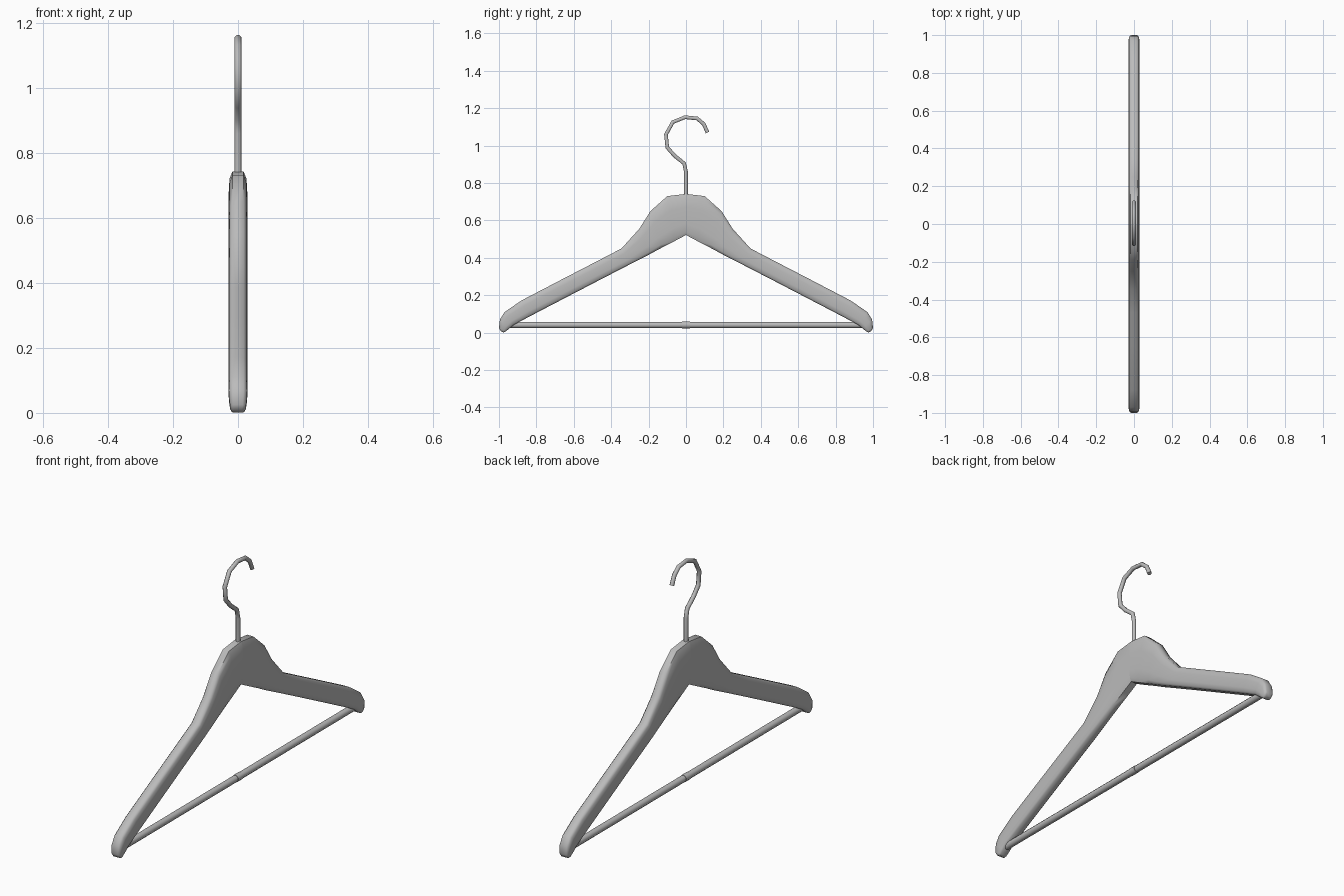
import bpy, bmesh, math
from mathutils import Vector

if "Cube" in bpy.data.objects:
    bpy.data.objects.remove(bpy.data.objects["Cube"])

gray = bpy.data.materials.new("plain gray")
gray.use_nodes = True
gray.diffuse_color = (0.5, 0.5, 0.5, 1)
gray.node_tree.nodes["Principled BSDF"].inputs["Base Color"].default_value = (0.5, 0.5, 0.5, 1)


def finish(name, bm, angle):
    bmesh.ops.recalc_face_normals(bm, faces=bm.faces)
    mesh = bpy.data.meshes.new(name)
    bm.to_mesh(mesh)
    bm.free()
    mesh.materials.append(gray)
    obj = bpy.data.objects.new(name, mesh)
    bpy.context.collection.objects.link(obj)
    bpy.ops.object.select_all(action='DESELECT')
    obj.select_set(True)
    bpy.context.view_layer.objects.active = obj
    bpy.ops.object.shade_smooth_by_angle(angle=math.radians(angle))
    return obj


def skin(bm, rings, cap_start=True):
    """Bridge consecutive rings of points and close the ends."""
    loops = [[bm.verts.new(p) for p in ring] for ring in rings]
    n = len(loops[0])
    for a, b in zip(loops, loops[1:]):
        for i in range(n):
            bm.faces.new((a[i], a[(i + 1) % n], b[(i + 1) % n], b[i]))
    if cap_start:
        bm.faces.new(loops[0])
    bm.faces.new(loops[-1])


def tube(name, path, radius, sides):
    """Round rod following a path in the YZ plane."""
    pts = [Vector((0, y, z)) for y, z in path]
    rings = []
    for i, p in enumerate(pts):
        before = (p - pts[i - 1]).normalized() if i else Vector()
        after = (pts[i + 1] - p).normalized() if i + 1 < len(pts) else Vector()
        tangent = (before + after).normalized()
        across = Vector((0, -tangent.z, tangent.y))
        angles = [math.tau * (k + 0.5) / sides for k in range(sides)]
        rings.append([p + radius * (Vector((math.cos(a), 0, 0)) + across * math.sin(a)) for a in angles])
    bm = bmesh.new()
    skin(bm, rings)
    return finish(name, bm, 50)


# Shoulder: upper point, lower point and half thickness of each section
sections = [
    ((0, 0.742), (0, 0.522), 0.029),
    ((0.10, 0.73), (0.06, 0.49), 0.029),
    ((0.19, 0.65), (0.13, 0.454), 0.029),
    ((0.25, 0.555), (0.20, 0.416), 0.029),
    ((0.345, 0.45), (0.30, 0.365), 0.029),
    ((0.47, 0.385), (0.43, 0.298), 0.029),
    ((0.64, 0.297), (0.59, 0.215), 0.029),
    ((0.88, 0.172), (0.83, 0.09), 0.029),
    ((0.97, 0.11), (0.92, 0.042), 0.029),
    ((0.995, 0.07), (0.945, 0.022), 0.028),
    ((1.0, 0.025), (0.965, 0.006), 0.024),
    ((0.99, 0.008), (0.975, 0.001), 0.019),
]
# Rounded section: fraction of thickness, fraction of height
half_shape = [(0.6, 0), (0.88, 0.08), (1, 0.28), (1, 0.68), (0.9, 0.9), (0.6, 1)]
shape = half_shape + [(-x, h) for x, h in reversed(half_shape)]
rings = []
for top, bottom, width in sections:
    rings.append([(x * width, bottom[0] + (top[0] - bottom[0]) * h,
                   bottom[1] + (top[1] - bottom[1]) * h) for x, h in shape])
bm = bmesh.new()
skin(bm, rings, cap_start=False)
shoulder = finish("shoulders", bm, 60)
mirror = shoulder.modifiers.new("mirror", 'MIRROR')
mirror.use_axis = (False, True, False)
mirror.use_mirror_merge = False

# Wire hook
tube("hook", [(0, 0.70), (0, 0.86), (-0.01, 0.905), (-0.06, 0.945), (-0.10, 0.99),
              (-0.107, 1.06), (-0.07, 1.126), (-0.005, 1.152), (0.06, 1.145),
              (0.095, 1.115), (0.115, 1.07)], 0.011, 8)

# Trouser bar with a short joint in the middle
tube("trouser_bar", [(-0.955, 0.041), (0.955, 0.041)], 0.017, 10)
tube("bar_joint", [(-0.022, 0.041), (0.022, 0.041)], 0.0185, 10)
